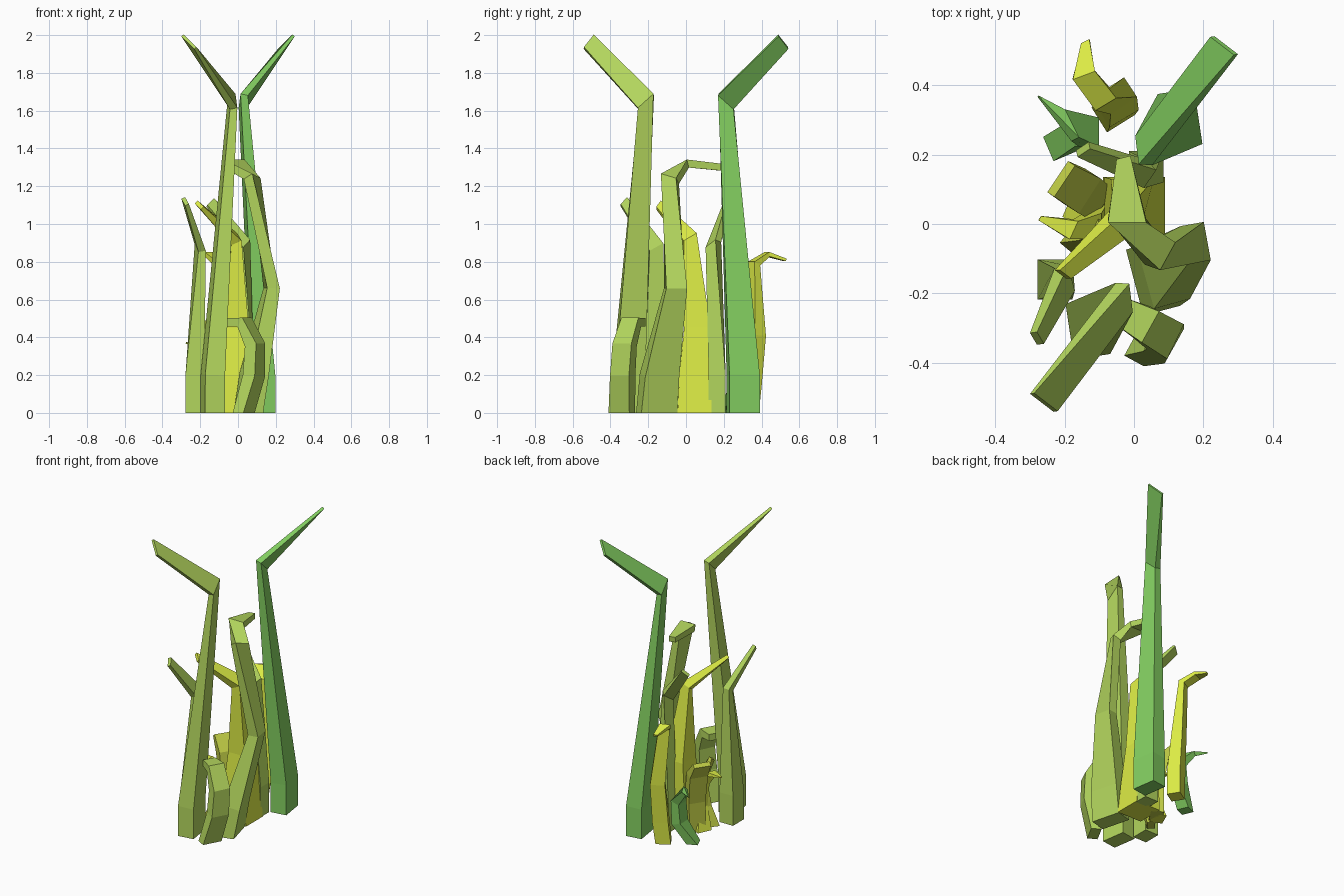
import bpy
import bmesh
from mathutils import Vector

GREEN = (0.23, 0.63, 0.12, 1)
OLIVE = (0.45, 0.67, 0.11, 1)
LIME = (0.72, 0.84, 0.06, 1)
MUSTARD = (0.52, 0.60, 0.06, 1)
mats = {}


def material(color):
    if color not in mats:
        m = bpy.data.materials.new("leaf_%d" % len(mats))
        m.diffuse_color = color
        mats[color] = m
    return mats[color]


def blade(name, color, rings, turn=1):
    """Four-sided loft. Ring = (centre, half-width vector, half-thickness); turn=-1 spins it half round z."""
    centres = [Vector(r[0]) for r in rings]
    n = len(rings)
    verts = []
    for i, (c, u, t) in enumerate(rings):
        c, u = Vector(c), Vector(u)
        # ring plane follows the bisector of neighbouring path segments
        a = (centres[i] - centres[i - 1]).normalized() if i else Vector((0, 0, 1))
        b = (centres[i + 1] - centres[i]).normalized() if i < n - 1 else a
        tangent = Vector((0, 0, 1)) if i == 0 else (a + b).normalized()
        v = u.cross(tangent).normalized() * t
        for p in (c + u + v, c - u + v, c - u - v, c + u - v):
            verts.append((p.x * turn, p.y * turn, max(p.z, 0)))
    faces = [(3, 2, 1, 0), tuple(range(4 * n - 4, 4 * n))]
    for i in range(n - 1):
        for k in range(4):
            a, b = 4 * i + k, 4 * i + (k + 1) % 4
            faces.append((a, b, b + 4, a + 4))
    me = bpy.data.meshes.new(name)
    me.from_pydata(verts, [], faces)
    me.materials.append(material(color))
    ob = bpy.data.objects.new(name, me)
    bpy.context.collection.objects.link(ob)
    # consistent outward normals
    bm = bmesh.new()
    bm.from_mesh(me)
    bmesh.ops.recalc_face_normals(bm, faces=bm.faces)
    bm.to_mesh(me)
    bm.free()
    return ob


# Two tall outer blades, half-turn copies of each other
tall = [((.133, .303, 0), (.012, -.08, 0), .053),
        ((.133, .303, .2), (.012, -.08, 0), .053),
        ((.028, .212, 1.648), (.005, -.041, .037), .02),
        ((.26, .515, 1.965), (.034, -.026, .033), .008)]
blade("tall_blade_back", GREEN, tall)
blade("tall_blade_front", OLIVE, tall, -1)

# Hooked blade leaning right, then over the middle
blade("hooked_blade", OLIVE, [
    ((.055, -.155, 0), (-.025, .095, 0), .055),
    ((.085, -.14, .2), (-.025, .09, 0), .055),
    ((.178, -.055, .66), (-.01, .055, 0), .034),
    ((.075, -.085, 1.24), (.022, .04, -.012), .028),
    ((-.02, .01, 1.32), (.055, .0, 0), .022),
    ((-.03, .19, 1.3), (.02, .005, 0), .018)])

# Medium blades
blade("left_blade", OLIVE, [
    ((-.228, -.16, 0), (.0, .058, 0), .05),
    ((-.228, -.16, .2), (.0, .058, 0), .05),
    ((-.2, -.16, .875), (-.01, .036, .02), .02),
    ((-.28, -.33, 1.12), (-.01, .017, .018), .011)])
blade("inner_back_blade", OLIVE, [
    ((.035, .165, 0), (.0, .045, 0), .05),
    ((.035, .165, .2), (.0, .045, 0), .05),
    ((.032, .145, .89), (.018, .026, .02), .022),
    ((-.147, .215, 1.115), (.018, .012, .018), .011)])
blade("centre_blade", LIME, [
    ((0, .045, 0), (.0, .09, 0), .09),
    ((-.005, .05, .2), (.0, .085, 0), .08),
    ((-.005, .06, .45), (.0, .07, 0), .062),
    ((-.02, .02, .92), (-.012, .034, .02), .03),
    ((-.205, -.145, 1.1), (-.016, .012, .016), .011)])
blade("back_blade", LIME, [
    ((-.06, .325, 0), (.04, .025, 0), .042),
    ((-.05, .34, .15), (.042, .025, 0), .042),
    ((-.048, .37, .41), (.038, .025, 0), .034),
    ((-.09, .36, .79), (.03, .018, 0), .02),
    ((-.145, .43, .84), (.032, .012, 0), .012),
    ((-.14, .525, .81), (.012, .006, 0), .007)])

# Short blades around the foot
blade("short_front_blade", OLIVE, [
    ((.03, -.34, 0), (.03, .055, 0), .032),
    ((.085, -.335, .2), (.028, .05, 0), .036),
    ((.09, -.325, .36), (.024, .05, 0), .034),
    ((.035, -.29, .48), (.025, .045, .0), .028),
    ((-.04, -.25, .48), (.02, .035, 0), .022)])
blade("short_green_blade", GREEN, [
    ((-.215, .23, 0), (-.015, .035, 0), .035),
    ((-.14, .265, .13), (.0, .042, 0), .033),
    ((-.13, .265, .27), (.0, .042, 0), .03),
    ((-.19, .285, .36), (-.02, .04, 0), .016),
    ((-.272, .363, .37), (-.005, .006, 0), .004)])
blade("short_lime_blade", LIME, [
    ((-.15, .05, 0), (.02, .045, 0), .04),
    ((-.11, .02, .13), (.0, .042, 0), .035),
    ((-.12, -.005, .28), (.0, .036, 0), .028),
    ((-.18, -.015, .36), (.012, .026, 0), .014),
    ((-.272, .017, .37), (.004, .006, 0), .004)])
blade("short_mustard_blade", MUSTARD, [
    ((-.12, .07, 0), (.03, .045, 0), .04),
    ((-.12, .075, .2), (.03, .045, 0), .038),
    ((-.15, .095, .39), (.032, .05, 0), .03),
    ((-.21, .13, .48), (.03, .045, 0), .015)])
blade("low_foot_blade", MUSTARD, [
    ((-.17, -.04, 0), (.025, .03, 0), .025),
    ((-.12, -.03, .12), (.018, .03, 0), .025),
    ((-.1, -.02, .3), (.015, .025, 0), .02),
    ((-.13, -.09, .42), (.015, -.01, 0), .012)])
